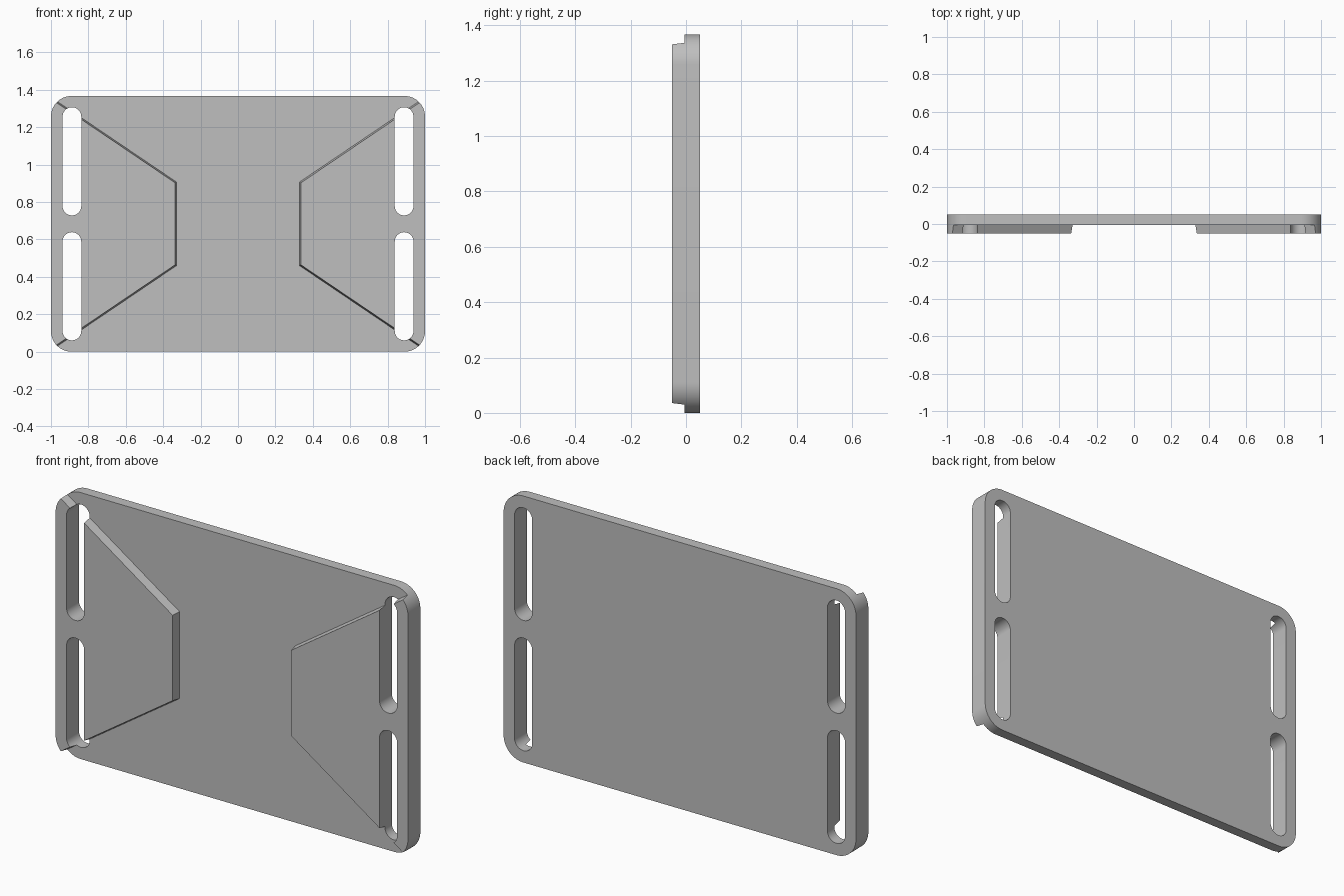
import bpy, bmesh
from math import sin, cos, pi

if "Cube" in bpy.data.objects:
    bpy.data.objects.remove(bpy.data.objects["Cube"], do_unlink=True)

W, H = 1.0, 1.367          # half width, full height
MID = H / 2
FRONT, STEP, BACK = -0.05, -0.005, 0.05

grey = bpy.data.materials.new("plain grey")
grey.use_nodes = True
grey.diffuse_color = (0.52, 0.52, 0.52, 1)
grey.node_tree.nodes["Principled BSDF"].inputs["Base Color"].default_value = grey.diffuse_color


def rounded_rect(cx, cz, hw, hh, r, steps=16):
    """Outline of a rounded rectangle in the xz plane."""
    pts = []
    for i, (sx, sz) in enumerate([(1, 1), (-1, 1), (-1, -1), (1, -1)]):
        for k in range(steps + 1):
            a = (i + k / steps) * pi / 2
            pts.append((cx + sx * (hw - r) + r * cos(a), cz + sz * (hh - r) + r * sin(a)))
    return pts


def loft(name, front, back, y0, y1):
    """Solid between two outlines with matching points."""
    bm = bmesh.new()
    a = [bm.verts.new((x, y0, z)) for x, z in front]
    b = [bm.verts.new((x, y1, z)) for x, z in back]
    bm.faces.new(a)
    bm.faces.new(b)
    for i in range(len(a)):
        j = (i + 1) % len(a)
        bm.faces.new((a[i], a[j], b[j], b[i]))
    bmesh.ops.remove_doubles(bm, verts=bm.verts, dist=1e-5)
    bmesh.ops.recalc_face_normals(bm, faces=bm.faces)
    mesh = bpy.data.meshes.new(name)
    bm.to_mesh(mesh)
    bm.free()
    mesh.materials.append(grey)
    obj = bpy.data.objects.new(name, mesh)
    bpy.context.collection.objects.link(obj)
    return obj


def combine(obj, tool, operation):
    """Apply a boolean and discard the tool."""
    mod = obj.modifiers.new("combine", 'BOOLEAN')
    mod.operation, mod.solver, mod.object = operation, 'EXACT', tool
    bpy.context.view_layer.objects.active = obj
    bpy.ops.object.modifier_apply(modifier=mod.name)
    bpy.data.objects.remove(tool, do_unlink=True)


def pad_outline(side, inner, half, reach=1.2, slope=0.676):
    """Trapezoid that widens toward the outer edge."""
    far = half + (reach - inner) * slope
    return [(side * x, MID + z) for x, z in
            [(inner, -half), (reach, -far), (reach, far), (inner, half)]]


# Rounded back plate, with a full-depth blank that trims the pads
outline = rounded_rect(0, MID, W, MID, 0.11)
plate = loft("strap_plate", outline, outline, STEP, BACK)
blank = loft("raised_pads", outline, outline, FRONT, BACK)

# Two drafted pads, clipped to the rounded outline
pads = loft("pad_shape", pad_outline(1, 0.336, 0.219), pad_outline(1, 0.325, 0.225), FRONT - 0.0001, STEP + 0.02)
combine(pads, loft("pad_shape_right", pad_outline(-1, 0.336, 0.219),
                   pad_outline(-1, 0.325, 0.225), FRONT - 0.0001, STEP + 0.02), 'UNION')
combine(blank, pads, 'INTERSECT')
combine(plate, blank, 'UNION')

# Four strap slots
for sx in (-1, 1):
    for sz in (-1, 1):
        slot = rounded_rect(sx * 0.888, MID + sz * 0.334, 0.05, 0.289, 0.05)
        combine(plate, loft("slot_cutter", slot, slot, -0.2, 0.2), 'DIFFERENCE')

bpy.ops.object.select_all(action='DESELECT')
plate.select_set(True)
bpy.context.view_layer.objects.active = plate
bpy.ops.object.shade_smooth_by_angle(angle=pi / 6)
